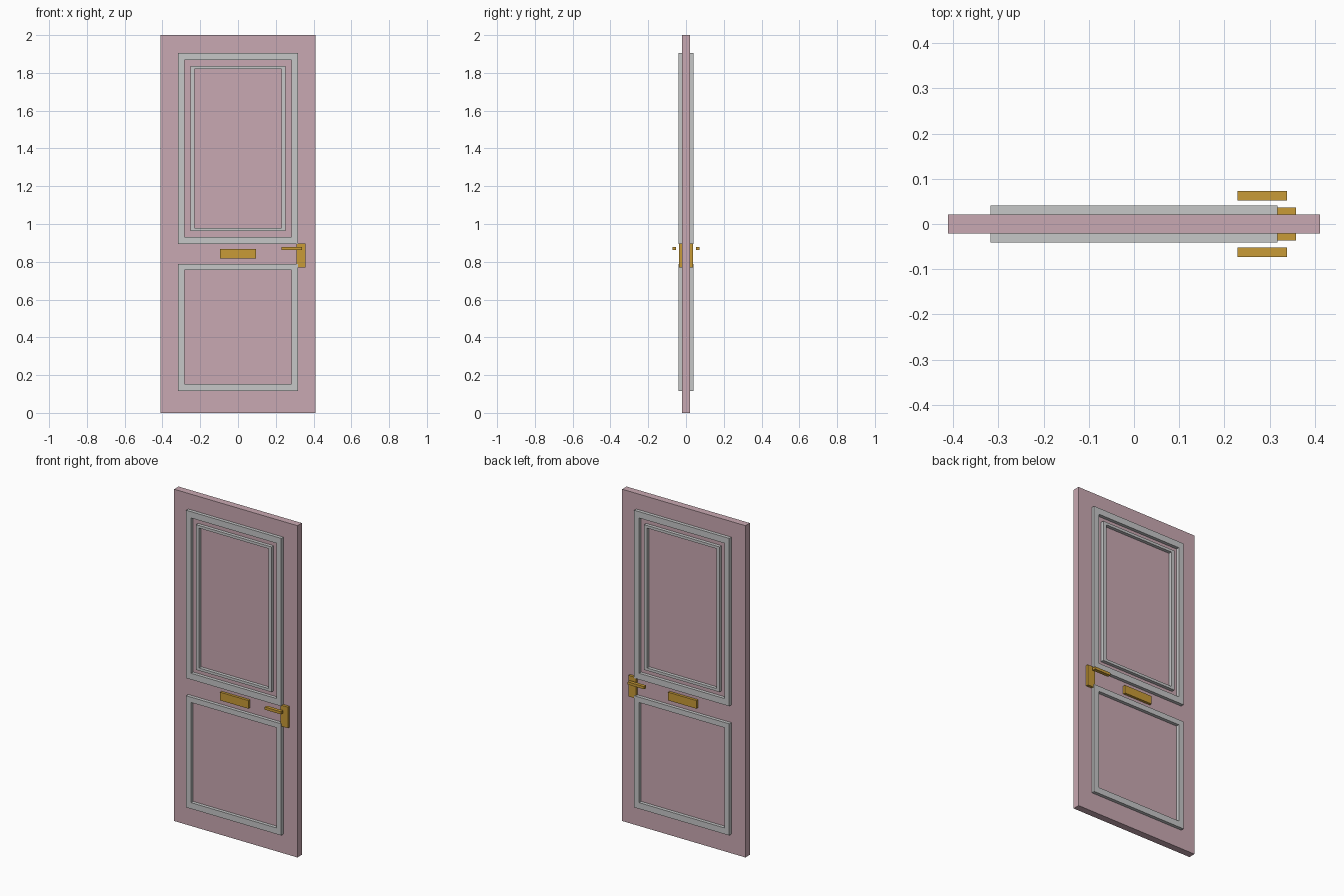
import bpy, bmesh

if "Cube" in bpy.data.objects:
    bpy.data.objects.remove(bpy.data.objects["Cube"])


def material(name, rgb):
    m = bpy.data.materials.new(name)
    m.diffuse_color = (*rgb, 1)
    m.use_nodes = True
    m.node_tree.nodes["Principled BSDF"].inputs["Base Color"].default_value = m.diffuse_color
    return m


PINK = material("dusty pink paint", (0.584, 0.397, 0.445))
GREY = material("light grey trim", (0.565, 0.571, 0.575))
GOLD = material("brass", (0.578, 0.328, 0.038))


def finish(name, bm, mat):
    bmesh.ops.recalc_face_normals(bm, faces=bm.faces)
    mesh = bpy.data.meshes.new(name)
    bm.to_mesh(mesh)
    bm.free()
    mesh.materials.append(mat)
    obj = bpy.data.objects.new(name, mesh)
    bpy.context.collection.objects.link(obj)


def box(name, x, y, z, mat):
    """Box from (min, max) ranges on each axis."""
    bm = bmesh.new()
    bmesh.ops.create_cube(bm, size=1)
    for v in bm.verts:
        v.co = [r[0] if c < 0 else r[1] for c, r in zip(v.co, (x, y, z))]
    finish(name, bm, mat)


def frame(name, half_x, z, inner_half_x, inner_z, depth):
    """Mitred rectangular moulding, standing proud of both door faces."""
    bm = bmesh.new()
    loops = []
    for h, (z0, z1), y in ((half_x, z, -depth), (inner_half_x, inner_z, -depth),
                           (inner_half_x, inner_z, depth), (half_x, z, depth)):
        corners = ((-h, z0), (h, z0), (h, z1), (-h, z1))
        loops.append([bm.verts.new((cx, y, cz)) for cx, cz in corners])
    for a, b in zip(loops, loops[1:] + loops[:1]):
        for i in range(4):
            j = (i + 1) % 4
            bm.faces.new((a[i], a[j], b[j], b[i]))
    finish(name, bm, GREY)


# Door slab
box("door_slab", (-0.411, 0.411), (-0.021, 0.021), (0, 2), PINK)

# Panel mouldings
frame("upper_outer_moulding", 0.317, (0.894, 1.906), 0.284, (0.932, 1.868), 0.041)
frame("upper_inner_moulding", 0.252, (0.962, 1.837), 0.231, (0.978, 1.821), 0.041)
frame("lower_moulding", 0.317, (0.115, 0.788), 0.284, (0.152, 0.756), 0.041)

# Letter plate and lock plate show on both faces
box("letter_plate", (-0.094, 0.094), (-0.0365, 0.0365), (0.818, 0.867), GOLD)
box("lock_plate", (0.309, 0.358), (-0.0365, 0.0365), (0.771, 0.898), GOLD)

# Lever handles, one on each side
for side, y in (("front", (-0.0725, -0.052)), ("back", (0.052, 0.0725))):
    box(side + "_lever", (0.229, 0.338), y, (0.862, 0.878), GOLD)
